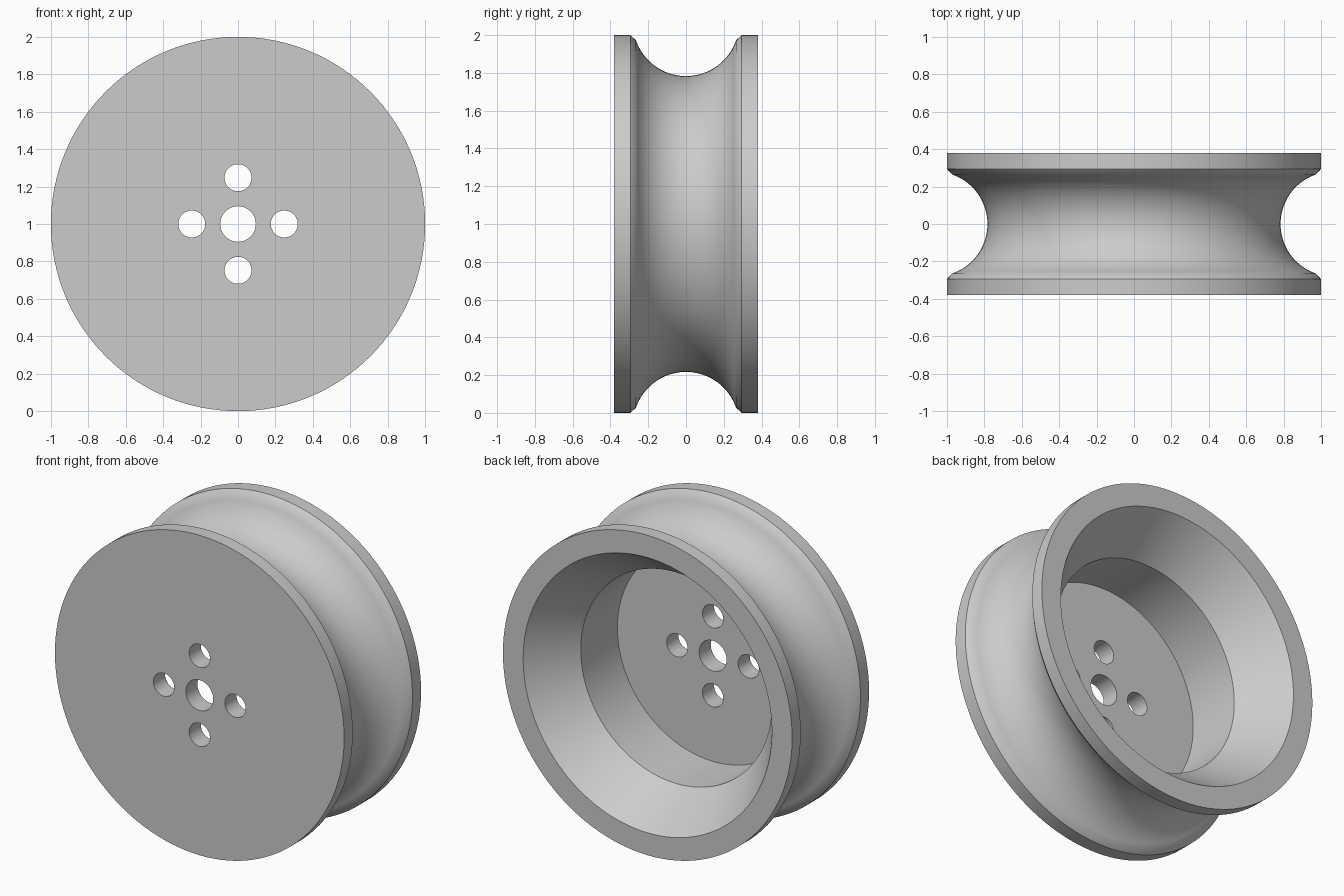
import bpy, bmesh, math
from mathutils import Matrix, Vector

cube = bpy.data.objects.get("Cube")
if cube:
    bpy.data.objects.remove(cube, do_unlink=True)

HALF = 0.38           # half width of the wheel
FLOOR_Y = -0.265      # inner face of the web
SEGMENTS = 128

grey = bpy.data.materials.new("light grey")
grey.use_nodes = True
colour = (0.6, 0.6, 0.6, 1)
grey.diffuse_color = colour
grey.node_tree.nodes["Principled BSDF"].inputs["Base Color"].default_value = colour


def make_object(name, bm):
    bmesh.ops.recalc_face_normals(bm, faces=bm.faces)
    mesh = bpy.data.meshes.new(name)
    bm.to_mesh(mesh)
    bm.free()
    mesh.materials.append(grey)
    obj = bpy.data.objects.new(name, mesh)
    bpy.context.collection.objects.link(obj)
    return obj


# Groove: circular arc centred outside the rim, with a small chamfer each side
GROOVE_R, GROOVE_CENTRE, GROOVE_EDGE = 0.28, 1.063, 0.265
limit = math.asin(GROOVE_EDGE / GROOVE_R)
groove = []
for i in range(25):
    a = limit * (i / 12 - 1)
    groove.append((GROOVE_CENTRE - GROOVE_R * math.cos(a), GROOVE_R * math.sin(a)))

# Closed wheel section as (radius, y): web, groove, conical mouth, inner bore
section = [(0, -HALF), (1, -HALF), (1, -0.295)] + groove
section += [(1, 0.295), (1, HALF), (0.86, HALF), (0.66, 0.097), (0.66, FLOOR_Y), (0, FLOOR_Y)]

bm = bmesh.new()
verts = [bm.verts.new((r, y, 0)) for r, y in section]
edges = [bm.edges.new(pair) for pair in zip(verts, verts[1:])]
bmesh.ops.spin(bm, geom=verts + edges, cent=(0, 0, 0), axis=(0, 1, 0),
               angle=math.tau, steps=SEGMENTS, use_merge=True)
bmesh.ops.remove_doubles(bm, verts=bm.verts, dist=1e-5)
bmesh.ops.translate(bm, verts=bm.verts, vec=(0, 0, 1))
wheel = make_object("pulley_wheel", bm)

# Axle hole and four bolt holes
holes = [(0, 0, 0.095)]
for i in range(4):
    a = i * math.pi / 2
    holes.append((0.247 * math.cos(a), 0.247 * math.sin(a), 0.072))
bm = bmesh.new()
for x, z, radius in holes:
    place = Matrix.Translation(Vector((x, -0.3, 1 + z))) @ Matrix.Rotation(math.pi / 2, 4, "X")
    bmesh.ops.create_cone(bm, cap_ends=True, segments=48, radius1=radius,
                          radius2=radius, depth=0.4, matrix=place)
cutter = make_object("hole_cutter", bm)
cutter.hide_render = True

cut = wheel.modifiers.new("holes", "BOOLEAN")
cut.operation = "DIFFERENCE"
cut.solver = "EXACT"
cut.object = cutter

bpy.ops.object.select_all(action="DESELECT")
wheel.select_set(True)
bpy.context.view_layer.objects.active = wheel
bpy.ops.object.modifier_apply(modifier=cut.name)
bpy.data.objects.remove(cutter, do_unlink=True)
bpy.ops.object.shade_smooth_by_angle(angle=math.radians(30))
